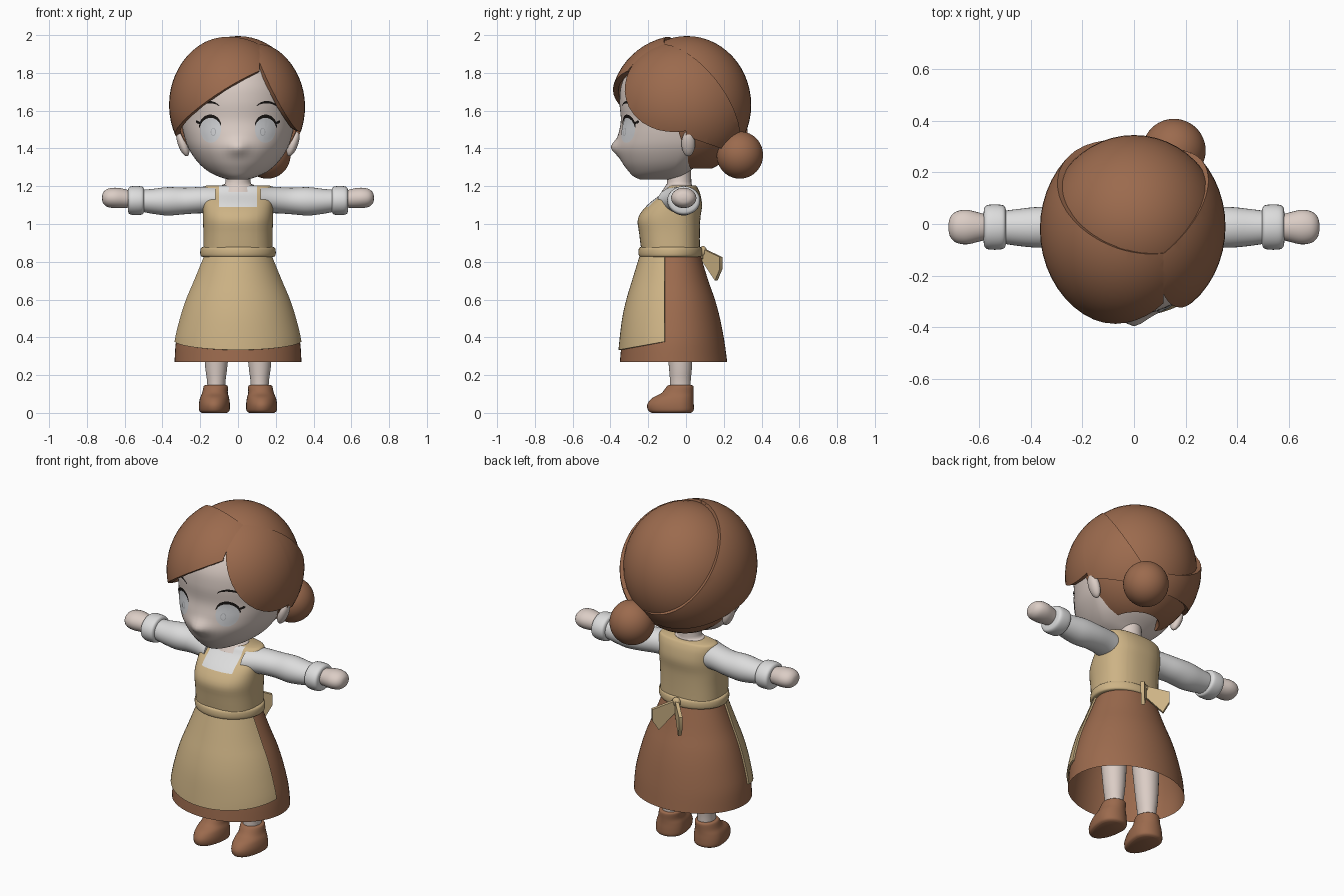
import bpy, bmesh, math
from mathutils import Vector, Matrix
from mathutils.bvhtree import BVHTree

if "Cube" in bpy.data.objects:
    bpy.data.objects.remove(bpy.data.objects["Cube"])


def mat(name, *c):
    m = bpy.data.materials.new(name)
    m.diffuse_color = (*c, 1)
    m.use_nodes = True
    m.node_tree.nodes["Principled BSDF"].inputs["Base Color"].default_value = m.diffuse_color
    return m


SKIN = mat("skin", .71, .61, .56)
BROWN = mat("brown", .33, .145, .075)
TAN = mat("tan", .61, .45, .235)
WHITE = mat("white", .72, .72, .72)
EYE = mat("eye_grey", .62, .63, .65)
IRIS = mat("iris_grey", .42, .43, .45)
BLACK = mat("black", .01, .008, .007)


def finish(name, bm, *mats, thick=0, recalc=True):
    if recalc:
        bmesh.ops.recalc_face_normals(bm, faces=bm.faces)
    me = bpy.data.meshes.new(name)
    bm.to_mesh(me)
    bm.free()
    ob = bpy.data.objects.new(name, me)
    bpy.context.collection.objects.link(ob)
    for m in mats:
        me.materials.append(m)
    bpy.ops.object.select_all(action='DESELECT')
    ob.select_set(True)
    bpy.context.view_layer.objects.active = ob
    if thick:
        s = ob.modifiers.new("thickness", 'SOLIDIFY')
        s.thickness, s.offset = thick, -1
        bpy.ops.object.modifier_apply(modifier=s.name)
    bpy.ops.object.shade_smooth_by_angle(angle=math.radians(40))
    return ob


def smooth_rows(rows, steps):
    """Catmull-Rom interpolation between cross-section rows."""
    out = []
    for i in range(len(rows) - 1):
        p = [rows[max(0, i - 1)], rows[i], rows[i + 1], rows[min(len(rows) - 1, i + 2)]]
        for k in range(steps):
            t = k / steps
            out.append([.5 * (2 * b + (c - a) * t + (2 * a - 5 * b + 4 * c - d) * t * t
                              + (3 * b - a - 3 * c + d) * t ** 3) for a, b, c, d in zip(*p)])
    return out + [list(rows[-1])]


def loft(rows, axis='Z', side=1, seg=40, steps=4, caps=True, power=2):
    """Rows: position along axis, centre (x or z), centre y, half-width, front depth, back depth."""
    bm = bmesh.new()
    rings = []
    for t, c, y0, r, f, b in smooth_rows(rows, steps):
        ring = []
        for k in range(seg):
            a = math.tau * k / seg
            ca, sa = (math.copysign(abs(v) ** (2 / power), v) for v in (math.cos(a), math.sin(a)))
            u, y = c + r * ca, y0 + sa * (b if sa > 0 else f)
            ring.append(bm.verts.new((side * u, y, t) if axis == 'Z' else (side * t, y, u)))
        rings.append(ring)
    for p, q in zip(rings, rings[1:]):
        for k in range(seg):
            j = (k + 1) % seg
            bm.faces.new((p[k], p[j], q[j], q[k]))
    if caps:
        bm.faces.new(rings[0])
        bm.faces.new(rings[-1])
    return bm


def cut(bm, co, no, clear=True):
    """Slice with a plane; drop the part on the side the normal points to."""
    bmesh.ops.bisect_plane(bm, geom=bm.verts[:] + bm.edges[:] + bm.faces[:],
                           plane_co=co, plane_no=no, clear_outer=clear)


def ball(loc, size, rot=0):
    bm = bmesh.new()
    m = Matrix.Translation(loc) @ Matrix.Rotation(rot, 4, 'Y') @ Matrix.Diagonal((*size, 1))
    bmesh.ops.create_uvsphere(bm, u_segments=48, v_segments=28, radius=1, matrix=m)
    return bm


# Skirt and the apron over its front
skirt = [(.27, 0, -.065, .336, .285, .283), (.38, 0, -.065, .328, .275, .268),
         (.5, 0, -.065, .300, .260, .245), (.6, 0, -.065, .268, .238, .218),
         (.7, 0, -.065, .226, .208, .183), (.84, 0, -.065, .170, .165, .140)]
finish("skirt", loft(skirt, seg=56, caps=False), BROWN)
bm = loft([(z, c, y, r + .013, f + .013, b + .013) for z, c, y, r, f, b in skirt], seg=56, caps=False)
cut(bm, (0, -.114, 0), (0, 1, 0))
cut(bm, (0, -.36, .333), (0, .18, -1))
finish("apron_skirt", bm, TAN, thick=.01)

# Bodice with the square neckline showing the blouse
bm = loft([(.85, 0, -.07, .184, .165, .143), (.95, 0, -.07, .183, .178, .143),
           (1.03, 0, -.07, .186, .184, .146), (1.1, 0, -.06, .186, .145, .145),
           (1.16, 0, -.04, .184, .09, .115), (1.195, 0, -.03, .178, .072, .09),
           (1.205, 0, -.025, .165, .055, .075)], power=2.4, seg=48)
for x in (-.1, .1):
    cut(bm, (x, 0, 0), (1, 0, 0), False)
cut(bm, (0, 0, 1.09), (0, 0, 1), False)
for f in bm.faces:
    c = f.calc_center_median()
    if abs(c.x) < .1 and c.z > 1.09 and c.y < -.02:
        f.material_index = 1
finish("bodice", bm, TAN, WHITE)

# Belt and the bow at the back
finish("belt", loft([(.825, 0, -.07, .18, .165, .14), (.83, 0, -.07, .196, .178, .153),
                     (.85, 0, -.07, .2, .182, .157), (.873, 0, -.07, .196, .178, .153),
                     (.88, 0, -.07, .18, .165, .14)], seg=48), TAN)
for s, label in ((-1, "left"), (1, "right")):
    bm = bmesh.new()
    for d, top, low in ((-.01, .875, .82), (.095, .825, .76), (.07, .8, .70)):
        for z in (top, low):
            for w in (-.007, .007):
                bm.verts.new((s * (d + w), .09 + d - w, z))
    bmesh.ops.convex_hull(bm, input=bm.verts)
    finish("bow_" + label, bm, TAN)
finish("bow_knot", ball((0, .09, .855), (.025, .02, .028)), TAN)

# Arms, legs and ears, once per side
for s, label in ((-1, "left"), (1, "right")):
    finish("sleeve_" + label, loft([
        (.12, 1.125, -.04, .075, .11, .08), (.19, 1.127, -.025, .07, .09, .075),
        (.28, 1.122, -.013, .07, .078, .076), (.37, 1.12, -.012, .075, .08, .078),
        (.45, 1.12, -.012, .066, .073, .07), (.53, 1.124, -.012, .055, .06, .06)],
        'X', s, 32), WHITE)
    finish("cuff_" + label, loft([
        (.496, 1.124, -.012, .052, .06, .06), (.502, 1.124, -.012, .07, .08, .08),
        (.52, 1.124, -.012, .076, .087, .087), (.56, 1.124, -.012, .076, .087, .087),
        (.578, 1.124, -.012, .068, .079, .079), (.583, 1.124, -.012, .05, .06, .06)],
        'X', s, 32), WHITE)
    finish("hand_" + label, loft([
        (.56, 1.13, -.012, .042, .045, .045), (.6, 1.135, -.012, .05, .056, .056),
        (.65, 1.138, -.012, .054, .067, .067), (.69, 1.138, -.012, .048, .06, .06),
        (.713, 1.138, -.012, .03, .038, .038), (.72, 1.138, -.012, .006, .008, .008)],
        'X', s, 28), SKIN)
    finish("leg_" + label, loft([
        (.1, .115, -.03, .047, .055, .055), (.17, .115, -.03, .049, .055, .055),
        (.27, .115, -.03, .061, .063, .063), (.55, .112, -.04, .08, .08, .08)],
        'Z', s, 28), SKIN)
    finish("shoe_" + label, loft([
        (0, .125, -.04, .066, .14, .065), (.012, .125, -.035, .08, .165, .075),
        (.045, .125, -.035, .082, .17, .076), (.078, .124, -.035, .077, .145, .074),
        (.105, .122, -.035, .068, .095, .074), (.14, .118, -.03, .064, .072, .07),
        (.147, .118, -.03, .056, .062, .06)], 'Z', s, 32), BROWN)
    finish("ear_" + label, ball((s * .292, .012, 1.425), (.026, .036, .07), s * .35), SKIN)

# Neck, flaring at the base
finish("neck", loft([(1.17, 0, -.04, .105, .09, .07), (1.205, 0, -.035, .085, .072, .066),
                     (1.225, 0, -.035, .066, .066, .063), (1.35, 0, -.035, .064, .064, .062)], seg=28), SKIN)

# Head with a small nose
bm = loft([(1.235, 0, -.15, .05, .09, .07), (1.25, 0, -.12, .1, .155, .1),
           (1.28, 0, -.08, .16, .225, .1), (1.33, 0, -.05, .215, .29, .13),
           (1.40, 0, -.03, .262, .335, .17), (1.47, 0, -.03, .286, .328, .21),
           (1.55, 0, -.03, .3, .315, .24), (1.65, 0, -.03, .303, .322, .26),
           (1.75, 0, -.03, .278, .308, .25), (1.85, 0, -.03, .205, .245, .19),
           (1.92, 0, -.03, .07, .09, .08)], seg=64, steps=5)
for v in bm.verts:
    if v.co.y < -.2:
        v.co.y -= .032 * math.exp(-(v.co.x / .05) ** 2 - ((v.co.z - 1.405) / .04) ** 2)
bmesh.ops.recalc_face_normals(bm, faces=bm.faces)
face = BVHTree.FromBMesh(bm)
finish("head", bm, SKIN)


def decal(name, fn, nu, nv, lift, m):
    """Thin plate laid on the face; fn(u, v) gives x and z."""
    bm = bmesh.new()
    grid = []
    for i in range(nu + 1):
        row = []
        for j in range(nv + 1):
            x, z = fn(i / nu, j / nv)
            p, n, _, _ = face.ray_cast(Vector((x, -1, z)), Vector((0, 1, 0)))
            row.append(bm.verts.new(p + n * lift))
        grid.append(row)
    for i in range(nu):
        for j in range(nv):
            bm.faces.new((grid[i][j], grid[i + 1][j], grid[i + 1][j + 1], grid[i][j + 1]))
    bmesh.ops.remove_doubles(bm, verts=bm.verts, dist=1e-5)
    bmesh.ops.recalc_face_normals(bm, faces=bm.faces)
    if sum(f.normal.y * f.calc_area() for f in bm.faces) > 0:
        bmesh.ops.reverse_faces(bm, faces=bm.faces)
    finish(name, bm, m, recalc=False)


def disc(cx, cz, rx, rz):
    return lambda u, v: (cx + rx * v * math.cos(u * math.tau), cz + rz * v * math.sin(u * math.tau))


def arc(s, cx, cz, rx, rz, a0, a1, w):
    """Tapered arc band."""
    def fn(u, v):
        a = math.radians(a0 + (a1 - a0) * u)
        k = (v - .5) * w * (.25 + math.sin(math.pi * u))
        return s * (cx + (rx + k) * math.cos(a)), cz + (rz + k) * math.sin(a)
    return fn


# Eyes, lashes and brows
for s, label in ((-1, "left"), (1, "right")):
    decal("eye_" + label, disc(s * .143, 1.5, .054, .07), 32, 4, .003, EYE)
    decal("iris_" + label, disc(s * .128, 1.487, .014, .021), 20, 2, .005, IRIS)
    decal("pupil_" + label, disc(s * .128, 1.487, .010, .017), 20, 2, .006, EYE)
    decal("lash_" + label, arc(s, .143, 1.505, .057, .066, 5, 165, .014), 24, 2, .006, BLACK)
    decal("lash_tip_" + label, arc(s, .185, 1.545, .028, .012, -80, 20, .012), 8, 2, .006, BLACK)
    decal("brow_" + label, arc(s, .15, 1.59, .068, .055, 30, 140, .010), 20, 2, .004, BLACK)


def lock(name, loc, size, keep, *planes):
    """Piece of a hair shell; each plane is three points, the side holding keep stays."""
    bm = ball(loc, size)
    for a, b, c in planes:
        a, b, c = Vector(a), Vector(b), Vector(c)
        n = (b - a).cross(c - a).normalized()
        if n.dot(Vector(keep) - a) > 0:
            n = -n
        cut(bm, a, n)
    finish(name, bm, BROWN, thick=.03)


# Hair: back cap, parted fringe and two bands swept to the bun
part = ((.115, 0, 0), (.115, 1, 0), (.115, 0, 1))
middle = ((0, 0, 0), (1, 0, 0), (0, 0, 1))
hem = ((0, 0, 1.465), (1, 0, 1.465), (0, .3, 1.36))
lock("hair_back", (0, .005, 1.63), (.335, .34, .365), (0, .3, 1.6),
     ((0, -.2, 2), (1, -.2, 2), (0, .02, 1.3)), ((0, 0, 1.295), (1, 0, 1.295), (0, 1, 1.295)))
shell = (-.03, -.02, 1.63), (.335, .38, .37)
sweep = ((.1, -.125, 1.97), (-.27, .1, 1.83), (.1, .33, 1.42))
lock("fringe_left", *shell, (-.15, -.35, 1.8), part, middle, sweep,
     ((.11, -.36, 1.82), (-.2, -.33, 1.62), (-.34, 0, 1.46)))
lock("band_left", *shell, (-.36, .05, 1.55), middle, sweep, hem)
shell = (.03, -.01, 1.62), (.325, .37, .36)
sweep = ((.12, -.125, 1.97), (.29, .17, 1.75), (.2, .29, 1.5))
lock("fringe_right", *shell, (.3, -.15, 1.75), part, middle, sweep,
     ((.115, -.36, 1.83), (.24, -.29, 1.6), (.345, 0, 1.47)))
lock("band_right", *shell, (.36, .03, 1.6), middle, sweep, hem)
finish("hair_bun", ball((.155, .285, 1.365), (.123, .123, .125)), BROWN)
